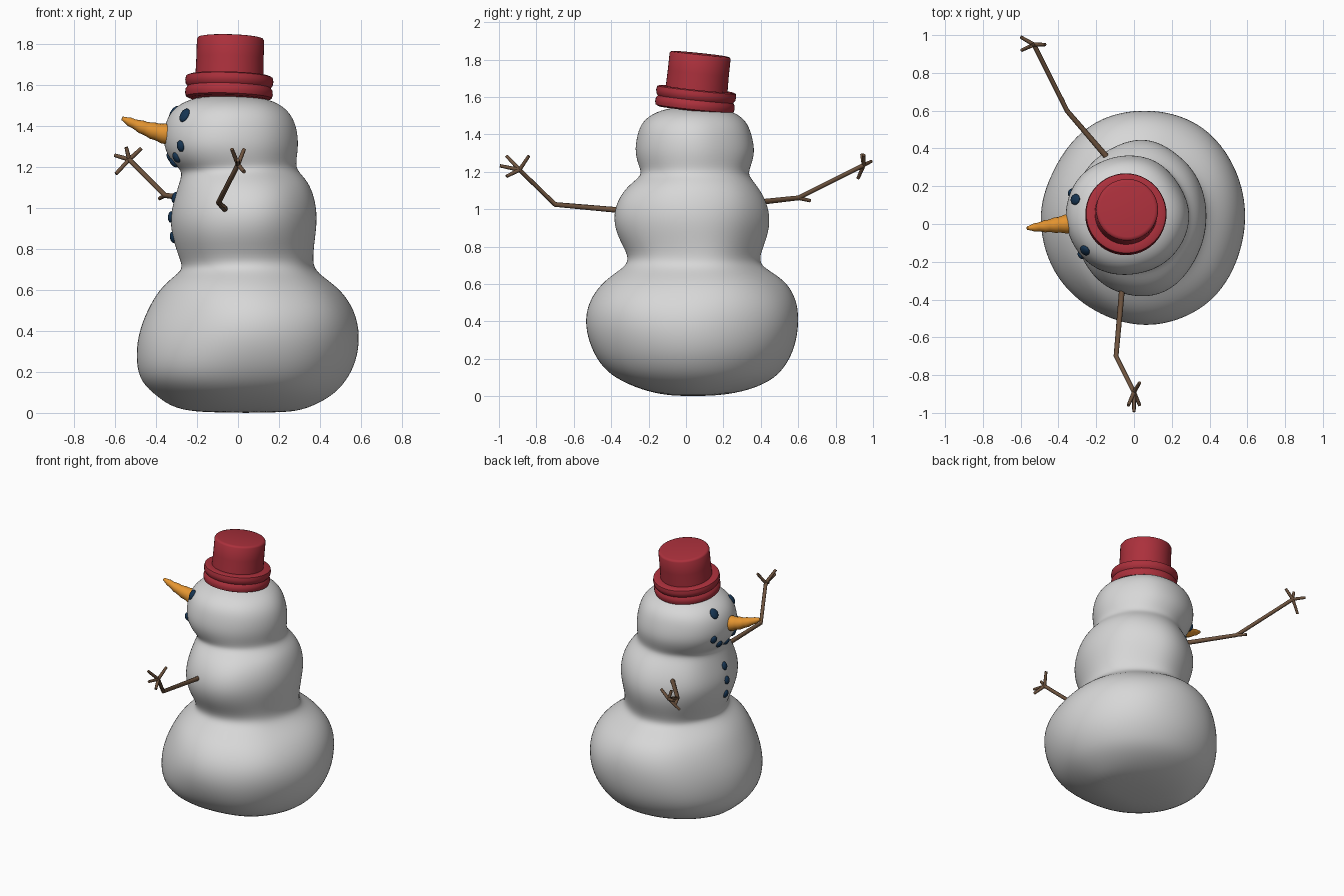
import bpy, bmesh, math
from mathutils import Vector, noise

if "Cube" in bpy.data.objects:
    bpy.data.objects.remove(bpy.data.objects["Cube"])


def material(name, rgb):
    m = bpy.data.materials.new(name)
    m.use_nodes = True
    m.diffuse_color = (*rgb, 1)
    m.node_tree.nodes["Principled BSDF"].inputs["Base Color"].default_value = (*rgb, 1)
    return m


SNOW = material("snow white", (0.68, 0.68, 0.68))
RED = material("hat red", (0.41, 0.03, 0.045))
ORANGE = material("carrot orange", (0.78, 0.3, 0.03))
COAL = material("coal blue", (0.008, 0.035, 0.085))
WOOD = material("twig brown", (0.16, 0.09, 0.05))


def finish(bm, name, mat, angle=50):
    bmesh.ops.recalc_face_normals(bm, faces=bm.faces[:])
    mesh = bpy.data.meshes.new(name)
    bm.to_mesh(mesh)
    bm.free()
    mesh.materials.append(mat)
    obj = bpy.data.objects.new(name, mesh)
    bpy.context.collection.objects.link(obj)
    bpy.ops.object.select_all(action="DESELECT")
    obj.select_set(True)
    bpy.context.view_layer.objects.active = obj
    bpy.ops.object.shade_smooth_by_angle(angle=math.radians(angle))
    return obj


def skin(bm, rings):
    """Bridge equal rings of points and cap both ends."""
    loops = [[bm.verts.new(p) for p in ring] for ring in rings]
    n = len(loops[0])
    for a, b in zip(loops, loops[1:]):
        for i in range(n):
            j = (i + 1) % n
            bm.faces.new((a[i], a[j], b[j], b[i]))
    bm.faces.new(loops[0][::-1])
    bm.faces.new(loops[-1])


def tube(bm, points, radii, sides):
    """Round sections along a path."""
    pts = [Vector(p) for p in points]
    rings = []
    for k, p in enumerate(pts):
        d = pts[min(k + 1, len(pts) - 1)] - pts[max(k - 1, 0)]
        q = d.to_track_quat("Z", "Y")
        rings.append([p + q @ Vector((math.cos(t), math.sin(t), 0)) * radii[k]
                      for t in (math.tau * i / sides for i in range(sides))])
    skin(bm, rings)


# Snow body: sections as z, x min, x max, y min, y max
SECTIONS = [
    (0.0, -.16, .24, -.06, .13), (.02, -.31, .35, -.20, .30),
    (.08, -.39, .47, -.36, .45), (.15, -.47, .54, -.46, .52),
    (.25, -.495, .59, -.52, .58), (.38, -.49, .605, -.545, .615),
    (.50, -.45, .575, -.525, .605), (.60, -.39, .505, -.46, .545),
    (.66, -.32, .42, -.38, .46), (.70, -.265, .375, -.32, .395),
    (.75, -.28, .365, -.305, .39), (.85, -.315, .375, -.36, .435),
    (.95, -.335, .39, -.385, .455), (1.05, -.315, .38, -.365, .43),
    (1.13, -.29, .345, -.31, .38), (1.18, -.275, .29, -.24, .335),
    (1.22, -.33, .28, -.255, .345), (1.30, -.37, .29, -.285, .375),
    (1.40, -.365, .28, -.27, .355), (1.47, -.335, .245, -.24, .325),
    (1.52, -.27, .18, -.17, .26), (1.55, -.15, .05, -.05, .15)]

rings = []
for z, x0, x1, y0, y1 in SECTIONS:
    ring = []
    for i in range(28):
        t = math.tau * i / 28
        c, s = math.cos(t), math.sin(t)
        lump = 1 + 0.045 * noise.noise(Vector((c * 1.5, s * 1.5, z * 3)))
        ring.append(((x0 + x1) / 2 + (x1 - x0) / 2 * c * lump,
                     (y0 + y1) / 2 + (y1 - y0) / 2 * s * lump, z))
    rings.append(ring)
bm = bmesh.new()
skin(bm, rings)
body = finish(bm, "snow_body", SNOW, 180)
sub = body.modifiers.new("smooth", "SUBSURF")
sub.levels = sub.render_levels = 2

# Hat: turned profile, leaning slightly back to one side
profile = [(.19, 0), (.209, .008), (.214, .025), (.212, .045), (.203, .058),
           (.212, .07), (.215, .09), (.211, .108), (.198, .114), (.166, .113),
           (.164, .2), (.164, .29), (.158, .299), (.145, .302)]
bm = bmesh.new()
skin(bm, [[(r * math.cos(math.tau * i / 48), r * math.sin(math.tau * i / 48), h)
           for i in range(48)] for r, h in profile])
hat = finish(bm, "top_hat", RED)
hat.location = (-0.045, 0.045, 1.53)
hat.rotation_euler = (-0.105, 0.03, 0)

# Carrot nose with lumpy rings
base, tip = Vector((-.31, .005, 1.352)), Vector((-.565, -.022, 1.436))
path, radii = [], []
for k in range(15):
    f = k / 14
    path.append(base.lerp(tip, f) + Vector((0, 0, -.012 * math.sin(math.pi * f))))
    radii.append(.046 * (1 - f) ** .8 + .009 + (.003 if k % 3 == 0 else 0))
bm = bmesh.new()
tube(bm, path, radii, 16)
finish(bm, "carrot_nose", ORANGE)

# Coal lumps pressed onto the snow, found by casting along +x
bpy.context.view_layer.update()
snow = body.evaluated_get(bpy.context.evaluated_depsgraph_get())


def coal(name, y, z, wide, tall):
    hit, place, normal, _ = snow.ray_cast(Vector((-2, y, z)), Vector((1, 0, 0)))
    if not hit:
        return
    bm = bmesh.new()
    bmesh.ops.create_icosphere(bm, subdivisions=3, radius=1)
    for v in bm.verts:
        v.co = Vector((v.co.x * wide, v.co.y * tall, v.co.z * .016))
    obj = finish(bm, name, COAL, 180)
    obj.location = place
    obj.rotation_euler = normal.to_track_quat("Z", "Y").to_euler()


coal("right_eye", -.14, 1.45, .029, .036)
coal("left_eye", .13, 1.465, .029, .036)
for i, (y, z) in enumerate([(-.165, 1.30), (-.10, 1.245), (0, 1.22),
                            (.10, 1.245), (.165, 1.30)]):
    coal(f"mouth_coal_{i + 1}", y, z, .023, .028)
for i, z in enumerate((1.05, .955, .855)):
    coal(f"button_{i + 1}", .01, z, .023, .028)


# Twig arms: bent branch, then straight fingers
def arm(name, shoulder, elbow, hand, twigs):
    bm = bmesh.new()
    tube(bm, [shoulder, elbow, hand], [.016, .013, .012], 8)
    for start, end in twigs:
        tube(bm, [start, end], [.011, .009], 8)
    finish(bm, name, WOOD)


hand = (0, -.89, 1.21)
arm("right_arm", (-.055, -.25, .985), (-.095, -.70, 1.025), hand,
    [(hand, (0, -.995, 1.232)), (hand, (-.03, -.96, 1.285)),
     (hand, (.03, -.84, 1.285)), (hand, (.03, -.96, 1.175))])
elbow, hand = (-.355, .60, 1.06), (-.53, .95, 1.235)
arm("left_arm", (-.08, .28, 1.025), elbow, hand,
    [(elbow, (-.382, .665, 1.045)), (hand, (-.60, .99, 1.255)),
     (hand, (-.545, .94, 1.295)), (hand, (-.47, .95, 1.29)),
     (hand, (-.595, .92, 1.165))])
